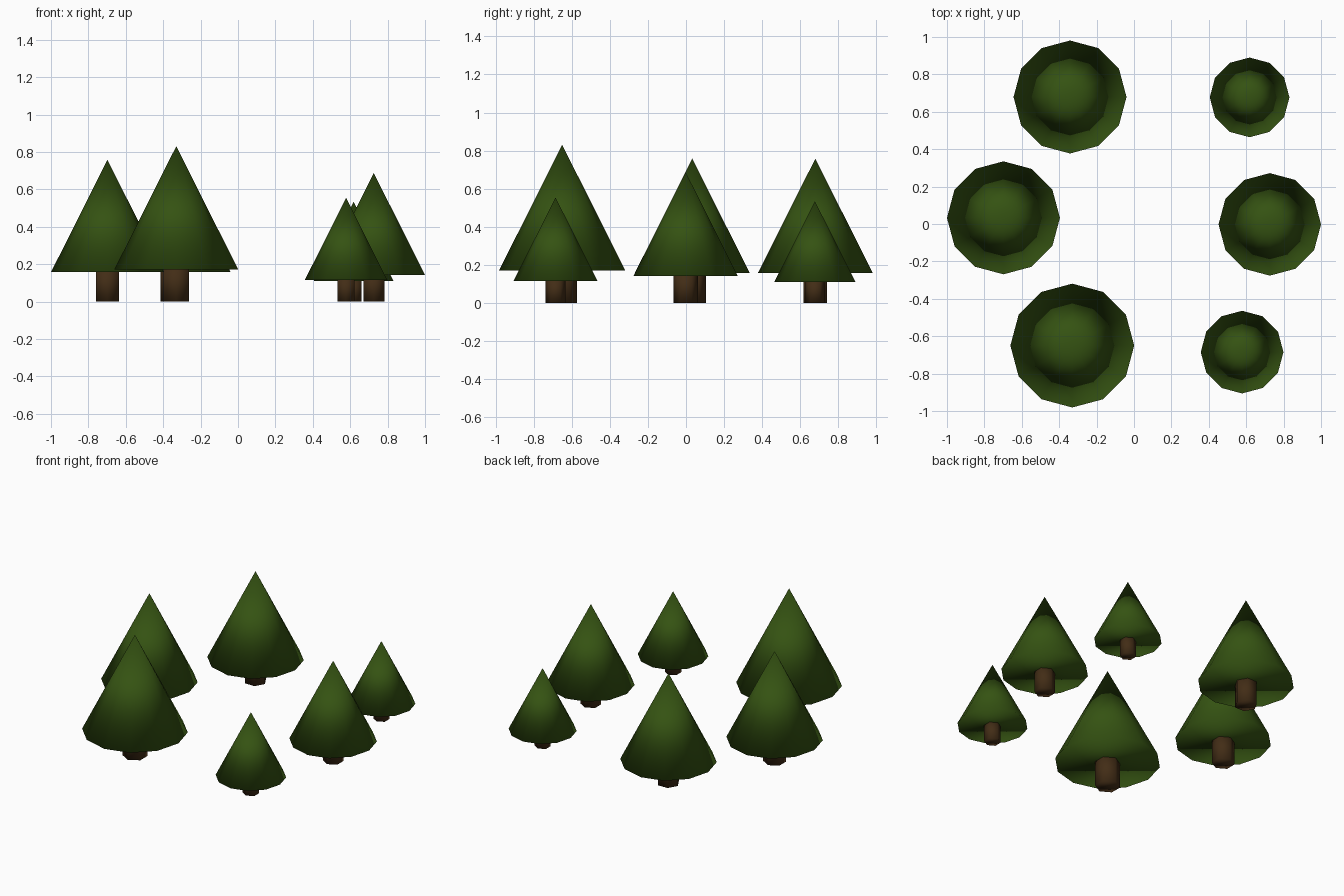
import bpy, math

if "Cube" in bpy.data.objects:
    bpy.data.objects.remove(bpy.data.objects["Cube"])


def material(name, rgb):
    m = bpy.data.materials.new(name)
    m.diffuse_color = (*rgb, 1)
    m.use_nodes = True
    m.node_tree.nodes["Principled BSDF"].inputs["Base Color"].default_value = m.diffuse_color
    return m


GREEN = material("needles", (0.035, 0.085, 0.006))
BROWN = material("bark", (0.055, 0.026, 0.008))


def column(name, sides, r1, r2, z0, z1, x, y, turn, mat):
    """Closed, fully smooth-shaded cone or prism from z0 to z1."""
    bpy.ops.mesh.primitive_cone_add(
        vertices=sides, radius1=r1, radius2=r2, depth=z1 - z0,
        location=(x, y, (z0 + z1) / 2), rotation=(0, 0, turn))
    ob = bpy.context.object
    ob.name = name
    ob.data.materials.append(mat)
    bpy.ops.object.shade_smooth()
    return ob


def tree(label, x, y, s, turn=0.0):
    # hexagonal trunk, reaching just inside the foliage
    column(label + "_trunk", 6, 0.236 * s, 0.236 * s, 0, 0.6 * s, x, y, turn, BROWN)
    # twelve-sided foliage cone with a closed underside
    column(label + "_foliage", 12, s, 0, 0.52 * s, 2.51 * s, x, y, turn, GREEN)


# ring of trees: centre x, y, foliage radius, turn
tree("left_tree", -0.698, 0.033, 0.302)
tree("front_left_tree", -0.33, -0.65, 0.331)
tree("back_left_tree", -0.342, 0.679, 0.302, math.pi / 2)
tree("back_right_tree", 0.618, 0.677, 0.213)
tree("front_right_tree", 0.578, -0.685, 0.221)
tree("right_tree", 0.726, -0.002, 0.274)
